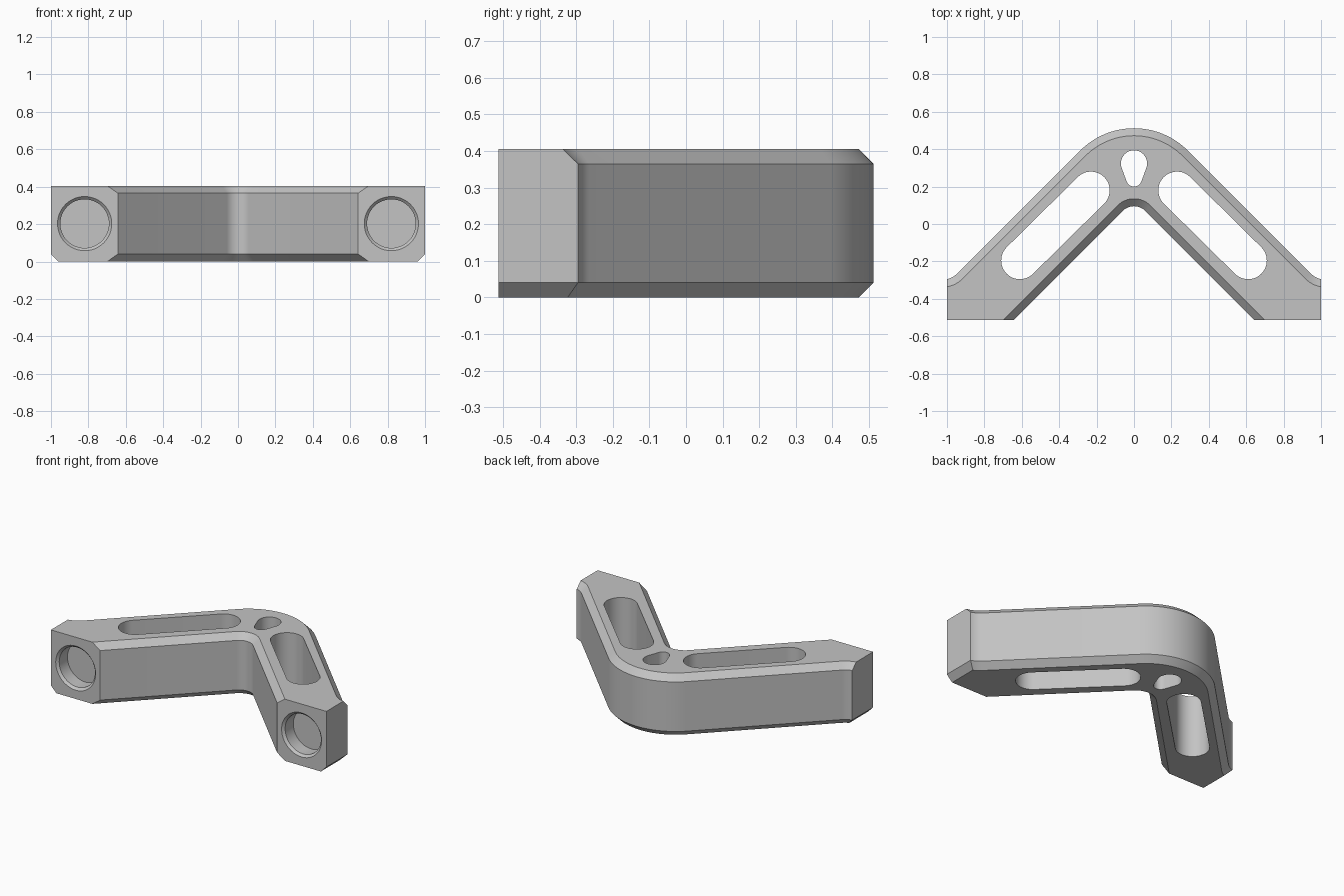
import bpy, bmesh
from math import sin, cos, asin, sqrt, radians, degrees

if "Cube" in bpy.data.objects:
    bpy.data.objects.remove(bpy.data.objects["Cube"])

HEIGHT, CHAMFER, FRONT = 0.405, 0.04, -0.512

grey = bpy.data.materials.new("plain grey")
grey.use_nodes = True
grey.diffuse_color = (0.55, 0.55, 0.55, 1)
grey.node_tree.nodes["Principled BSDF"].inputs["Base Color"].default_value = (0.55, 0.55, 0.55, 1)


def arc(cx, cy, r, start, end, steps=12):
    angles = [radians(start + (end - start) * i / steps) for i in range(steps + 1)]
    return [(cx + r * cos(a), cy + r * sin(a)) for a in angles]


def loft(name, rings):
    """Closed solid through rings of equal point count."""
    bm = bmesh.new()
    loops = [[bm.verts.new(p) for p in ring] for ring in rings]
    n = len(loops[0])
    for low, high in zip(loops, loops[1:]):
        for i in range(n):
            j = (i + 1) % n
            bm.faces.new((low[i], low[j], high[j], high[i]))
    bm.faces.new(loops[0][::-1])
    bm.faces.new(loops[-1])
    bmesh.ops.recalc_face_normals(bm, faces=bm.faces)
    mesh = bpy.data.meshes.new(name)
    bm.to_mesh(mesh)
    bm.free()
    mesh.materials.append(grey)
    obj = bpy.data.objects.new(name, mesh)
    bpy.context.collection.objects.link(obj)
    return obj


def outline(inset, side):
    """Angled bracket outline; side is the x of the flat outer end."""
    inner = arc(0, 0.01, 0.085 + inset, 90, 45, 8)
    foot = inner[-1][0] + inner[-1][1] - FRONT
    r, cx, cy = 0.12 + inset, 1.029, -0.179
    flare = arc(cx, cy, r, 270 - degrees(asin((cx - side) / r)), 225, 6)
    outer = arc(0, 0.106, 0.406 - inset, 45, 90, 16)
    half = inner + [(foot, FRONT), (side, FRONT)] + flare + outer
    # Mirror, skipping the two points on the centre line
    return half + [(-x, y) for x, y in half[-2:0:-1]]


def at_height(points, z):
    return [(x, y, z) for x, y in points]


bracket = loft("angled_bracket", [
    at_height(outline(CHAMFER, 1 - CHAMFER), 0),
    at_height(outline(0, 1), CHAMFER),
    at_height(outline(0, 1), HEIGHT - CHAMFER),
    at_height(outline(CHAMFER, 1), HEIGHT)])


def through_cutter(name, points):
    return loft(name, [at_height(points, -0.1), at_height(points, HEIGHT + 0.1)])


cutters = []

# Teardrop hole in the corner
cutters.append(through_cutter("teardrop_cutter",
    arc(0, 0.324, 0.07, -20, 200, 24) + arc(0, 0.242, 0.042, 200, 340, 14)))

for side, label in ((1, "left"), (-1, "right")):
    # Long slot through each arm
    slot = arc(0.23, 0.18, 0.1, 45, 225, 24) + arc(0.61, -0.195, 0.1, 225, 405, 24)
    cutters.append(through_cutter(label + "_slot_cutter", [(side * x, y) for x, y in slot]))
    # Blind round pocket with a flared rim in each arm end
    profile = [(-0.01, 0.155), (0.015, 0.13), (0.1, 0.13)]
    rings = [[(x, FRONT + depth, z) for x, z in arc(side * 0.82, HEIGHT / 2, r, 0, 352.5, 47)]
             for depth, r in profile]
    cutters.append(loft(label + "_pocket_cutter", rings))

bpy.context.view_layer.objects.active = bracket
bracket.select_set(True)
for cutter in cutters:
    cutter.hide_render = True
    mod = bracket.modifiers.new(cutter.name, "BOOLEAN")
    mod.operation, mod.solver, mod.object = "DIFFERENCE", "EXACT", cutter
    bpy.ops.object.modifier_apply(modifier=mod.name)
    bpy.data.objects.remove(cutter)

bpy.ops.object.shade_smooth_by_angle(angle=radians(25))
